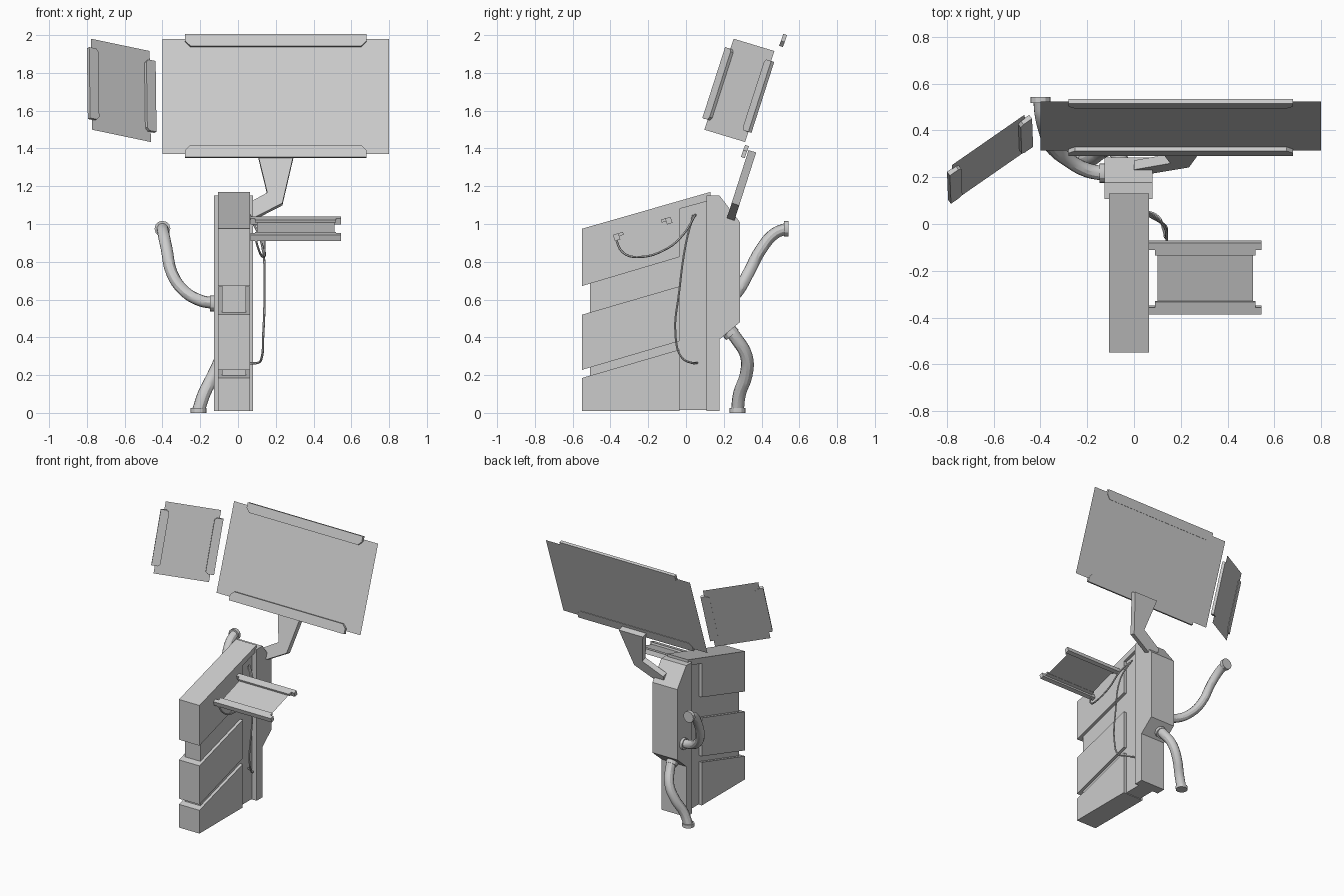
import bpy, bmesh
from mathutils import Matrix, Vector

if "Cube" in bpy.data.objects:
    bpy.data.objects.remove(bpy.data.objects["Cube"])


def frame(origin, u, v):
    """Local frame with axes u, v and normal u x v."""
    u, v = Vector(u).normalized(), Vector(v).normalized()
    n = u.cross(v).normalized()
    v = n.cross(u)
    m = Matrix((u, v, n)).transposed().to_4x4()
    m.translation = origin
    return m


def prism(name, pts, m, d0, d1):
    """Polygon in the frame's plane, extruded along its normal (flat if d0 == d1)."""
    bm = bmesh.new()
    f = bm.faces.new([bm.verts.new((x, y, d0)) for x, y in pts])
    if d1 != d0:
        r = bmesh.ops.extrude_face_region(bm, geom=[f], use_keep_orig=True)
        vs = [g for g in r["geom"] if isinstance(g, bmesh.types.BMVert)]
        bmesh.ops.translate(bm, verts=vs, vec=(0, 0, d1 - d0))
        bmesh.ops.recalc_face_normals(bm, faces=bm.faces)
    bm.transform(m)
    me = bpy.data.meshes.new(name)
    bm.to_mesh(me)
    bm.free()
    ob = bpy.data.objects.new(name, me)
    bpy.context.collection.objects.link(ob)
    return ob


def rect(x0, x1, y0, y1):
    return [(x0, y0), (x1, y0), (x1, y1), (x0, y1)]


def tube(name, pts, radius, res, bev):
    cu = bpy.data.curves.new(name, "CURVE")
    cu.dimensions = "3D"
    cu.bevel_depth, cu.bevel_resolution = radius, bev
    cu.resolution_u, cu.use_fill_caps = res, True
    sp = cu.splines.new("BEZIER")
    sp.bezier_points.add(len(pts) - 1)
    for bp, p in zip(sp.bezier_points, pts):
        bp.co = p
        bp.handle_left_type = bp.handle_right_type = "AUTO"
    ob = bpy.data.objects.new(name, cu)
    bpy.context.collection.objects.link(ob)
    bpy.ops.object.select_all(action="DESELECT")
    bpy.context.view_layer.objects.active = ob
    ob.select_set(True)
    bpy.ops.object.convert(target="MESH")
    bpy.ops.object.shade_smooth_by_angle()


def flange(name, p, axis, radius=0.042, depth=0.025):
    bpy.ops.mesh.primitive_cylinder_add(vertices=12, radius=radius, depth=depth, location=p)
    ob = bpy.context.object
    ob.name = name
    ob.rotation_euler = Vector(axis).to_track_quat("Z", "Y").to_euler()
    bpy.ops.object.shade_smooth_by_angle()


# Cabinet: narrow core with three slanted cover panels and a rear housing
side = frame((0, 0, 0), (0, 1, 0), (0, 0, 1))
prism("cabinet_core", [(-.508, .015), (.13, .015), (.13, 1.14), (-.508, .95)], side, -.085, .042)
prism("top_cover", [(-.55, .672), (-.035, .825), (-.035, 1.08), (.13, 1.125),
                    (.13, 1.17), (-.55, .975)], side, -.107, .064)
for nm, bottom, top in (("middle_cover", (.228, .38), (.52, .67)),
                        ("bottom_cover", (.01, .01), (.185, .335))):
    prism(nm, [(-.55, bottom[0]), (-.035, bottom[1]), (-.035, top[1]), (-.55, top[0])],
          side, -.107, .064)
prism("rear_housing", [(.108, .01), (.178, .01), (.178, .39), (.285, .48), (.285, 1.01),
                       (.178, 1.15), (.108, 1.15)], side, -.127, .08)


# Screens: thin sheets with chamfered clips on two opposite edges
def clip(name, m, edge, half, sign, along_u, inner=.045, outer=.022, c=.028):
    pts = [(-half, edge + outer), (-half, edge - inner + c), (-half + c, edge - inner),
           (half - c, edge - inner), (half, edge - inner + c), (half, edge + outer)]
    pts = [(a, sign * b) for a, b in pts]
    prism(name, pts if along_u else [(b, a) for a, b in pts], m, -.003, .018)


big = frame((.2, .42, 1.675), (1, 0, 0), (0, .21, .61))
prism("main_screen", rect(-.6, .6, -.3225, .3225), big, 0, 0)
small = frame((-.62, .2825, 1.7075), (.31, .215, -.065), (0, .16, .483))
prism("side_screen", rect(-.192, .192, -.253, .253), small, 0, 0)
for s, a, b in ((1, "top", "right"), (-1, "bottom", "left")):
    clip("main_screen_clip_" + a, big, .3225, .48, s, True)
    clip("side_screen_clip_" + b, small, .192, .197, s, False, .035, .025, .015)

# Bent support arm, parallel to the main screen
arm = frame((0, .22, 1.03), (1, 0, 0), (0, .32, 1))
prism("screen_arm", [(a, h * 1.05) for a, h in ((.0, .02), (.08, .0), (.235, .08), (.30, .36),
                                                (.10, .36), (.155, .135), (.0, .05))],
      arm, -.038, .004)

# Tilted tray: sheet with bars and inner lips
tray = frame((.305, -.23, .977), (1, 0, 0), (0, .3, .095))
prism("tray_sheet", rect(-.205, .205, -.15, .15), tray, 0, 0)
for s, nm in ((1, "rear"), (-1, "front")):
    prism("tray_bar_" + nm, rect(-.24, .24, s * .13, s * .16), tray, -.02, .014)
    prism("tray_lip_" + nm, rect(-.215, .215, s * .105, s * .13), tray, -.002, .014)

# Hoses with end flanges
tube("upper_hose", [(-.12, .215, .58), (-.2, .23, .595), (-.29, .28, .65), (-.35, .33, .74),
                    (-.378, .40, .87), (-.395, .47, .95), (-.40, .53, .975)], .031, 4, 4)
flange("upper_hose_inner_flange", (-.135, .217, .58), (1, 0, 0))
flange("upper_hose_outer_flange", (-.40, .531, .975), (0, 1, 0))
tube("lower_hose", [(-.045, .22, .45), (-.055, .265, .395), (-.085, .32, .30),
                    (-.13, .318, .2), (-.18, .283, .1), (-.21, .272, .01)], .034, 4, 4)
flange("lower_hose_inner_flange", (-.05, .237, .422), (0, .65, -.76))
flange("lower_hose_outer_flange", (-.21, .272, .0125), (0, 0, 1))

# Thin cables on the right side
tube("tray_cable", [(.09, -.375, .93), (.115, -.335, .85), (.135, -.26, .825), (.14, -.10, .87),
                    (.13, -.01, .95), (.06, .05, 1.05)], .006, 4, 1)
tube("side_cable", [(.06, .038, 1.045), (.125, 0, .9), (.14, -.035, .65), (.133, -.055, .40),
                    (.125, -.02, .29), (.105, .03, .265), (.04, .06, .265)], .006, 4, 1)
